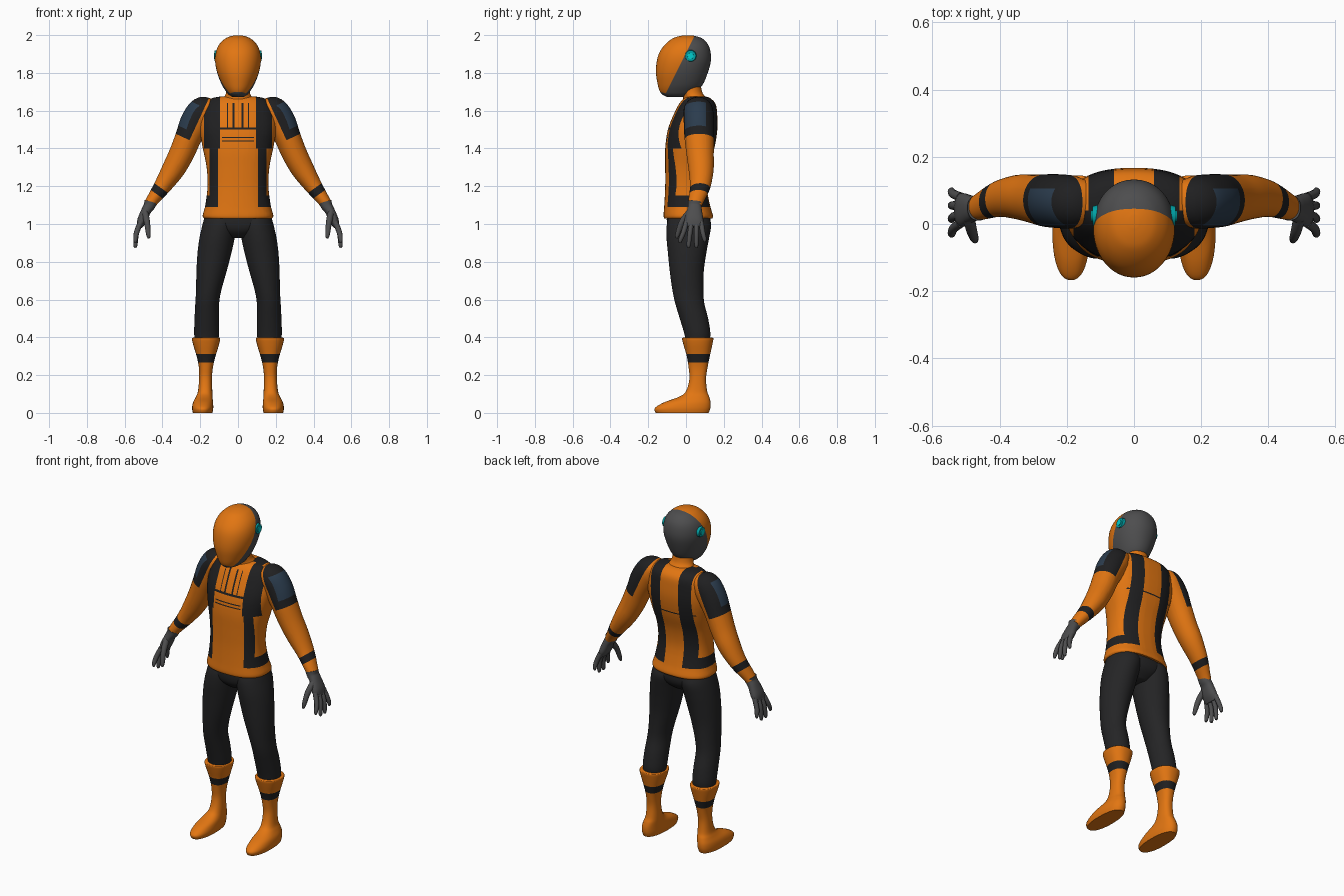
import bpy, bmesh, math
from mathutils import Vector

if "Cube" in bpy.data.objects:
    bpy.data.objects.remove(bpy.data.objects["Cube"])

# palette
COLOURS = [("orange", (.76, .18, .006)), ("stripe_black", (.014, .014, .015)),
           ("trouser_black", (.018, .018, .019)), ("dark_grey", (.075, .075, .077)),
           ("navy", (.024, .045, .075)), ("teal", (0, .36, .38)), ("bright_cyan", (0, .62, .62))]
MATS = []
for cname, c in COLOURS:
    m = bpy.data.materials.new(cname)
    m.diffuse_color = (*c, 1)
    m.use_nodes = True
    m.node_tree.nodes["Principled BSDF"].inputs["Base Color"].default_value = m.diffuse_color
    MATS.append(m)
ORANGE, STRIPE, TROUSER, GREY, NAVY, TEAL, CYAN = range(7)


def smooth_path(pts, sub):
    """Catmull-Rom interpolation of path points with radii."""
    out = []
    for i in range(len(pts) - 1):
        p = [pts[max(i - 1, 0)], pts[i], pts[i + 1], pts[min(i + 2, len(pts) - 1)]]
        for k in range(sub):
            t = k / sub
            out.append([.5 * (2 * b + (c - a) * t + (2 * a - 5 * b + 4 * c - d) * t * t
                              + (3 * b - a - 3 * c + d) * t ** 3) for a, b, c, d in zip(*p)])
    return out + [list(pts[-1])]


def tube(bm, pts, s=1, flat=False, n=40, e=2.0, sub=5):
    """Loft superellipse rings through (x, y, z, half width, half depth)."""
    path = smooth_path(pts, sub)
    rings = []
    for i, (x, y, z, a, b) in enumerate(path):
        t = Vector(path[min(i + 1, len(path) - 1)][:3]) - Vector(path[max(i - 1, 0)][:3])
        t.normalize()
        u = Vector((1, 0, 0)) if flat else Vector((0, 1, 0)).cross(t).normalized()
        v = Vector((0, 1, 0)) if flat else t.cross(u)
        ring = []
        for k in range(n):
            w = 2 * math.pi * k / n
            cw, sw = math.cos(w), math.sin(w)
            p = Vector((x, y, z)) + u * a * math.copysign(abs(cw) ** (2 / e), cw) \
                + v * b * math.copysign(abs(sw) ** (2 / e), sw)
            ring.append(bm.verts.new((p.x * s, p.y, p.z)))
        rings.append(ring)
    for r, q in zip(rings, rings[1:]):
        for k in range(n):
            bm.faces.new((r[k], r[(k + 1) % n], q[(k + 1) % n], q[k]))
    bm.faces.new(rings[0])
    bm.faces.new(rings[-1])


def finish(name, bm, rule, planes=()):
    """Cut along the planes, colour faces by rule, make the object."""
    for co, no in planes:
        bmesh.ops.bisect_plane(bm, geom=bm.verts[:] + bm.edges[:] + bm.faces[:],
                               plane_co=co, plane_no=no, dist=1e-5)
    bmesh.ops.recalc_face_normals(bm, faces=bm.faces[:])
    for f in bm.faces:
        f.material_index = rule(f.calc_center_median()) if callable(rule) else rule
    me = bpy.data.meshes.new(name)
    bm.to_mesh(me)
    bm.free()
    for m in MATS:
        me.materials.append(m)
    ob = bpy.data.objects.new(name, me)
    bpy.context.collection.objects.link(ob)
    return ob


def level(z):
    return ((0, 0, z), (0, 0, 1))


# jacket torso: stripes, side belt and chest lines as (side, |x| from, |x| to, z from, z to)
PANELS = [("front", .105, .15, 1.09, 1.40), ("front", .095, .18, 1.40, 1.70),
          ("back", .06, .135, 1.09, 1.70),
          ("front", .105, .25, 1.09, 1.15), ("back", .06, .25, 1.09, 1.15),
          ("front", 0, .095, 1.500, 1.512), ("front", 0, .085, 1.455, 1.461),
          ("front", 0, .085, 1.436, 1.442), ("front", .019, .029, 1.512, 1.64),
          ("front", .052, .057, 1.512, 1.64), ("back", 0, .15, 1.420, 1.427)]


def torso_rule(c):
    side = "front" if c.y < .04 else "back"
    return STRIPE if any(q == side and a < abs(c.x) < b and lo < c.z < hi
                         for q, a, b, lo, hi in PANELS) else ORANGE


cuts = [level(z) for z in sorted({z for p in PANELS for z in p[3:]})]
cuts += [((s * x, 0, 0), (1, 0, 0)) for x in sorted({x for p in PANELS for x in p[1:3]}) for s in (-1, 1)]
cuts.append(((0, .04, 0), (0, 1, 0)))
bm = bmesh.new()
tube(bm, [(0, .012, 1.03, .18, .127), (0, .012, 1.045, .187, .131), (0, .006, 1.10, .173, .121),
          (0, 0, 1.2, .161, .11), (0, .005, 1.3, .166, .115), (0, .02, 1.4, .186, .13),
          (0, .035, 1.5, .203, .131), (0, .05, 1.58, .198, .115), (0, .06, 1.635, .175, .097),
          (0, .06, 1.665, .14, .07), (0, .06, 1.675, .09, .045)], flat=True, n=56, e=2.4, sub=4)
finish("jacket_torso", bm, torso_rule, cuts)

# neck
bm = bmesh.new()
tube(bm, [(0, .055, 1.63, .10, .075), (0, .045, 1.67, .075, .06), (0, .03, 1.70, .062, .055),
          (0, .02, 1.76, .06, .055)], flat=True)
finish("neck", bm, ORANGE)

# helmet with a visor cut by a sloping plane and a chin plane
VISOR_CO, VISOR_NO = Vector((0, -.03, 1.845)), Vector((0, .894, -.447))
CHIN_CO, CHIN_NO = Vector((0, -.14, 1.70)), Vector((0, .25, 1))
bm = bmesh.new()
tube(bm, [(0, -.05, 1.672, .028, .05), (0, -.045, 1.685, .05, .08), (0, -.04, 1.705, .066, .1),
          (0, -.03, 1.74, .087, .12), (0, -.022, 1.8, .11, .137), (0, -.012, 1.86, .121, .143),
          (0, -.005, 1.91, .117, .135), (0, .003, 1.95, .1, .114), (0, .007, 1.98, .07, .082),
          (0, .008, 1.993, .042, .05), (0, .008, 1.999, .015, .018)], flat=True, n=48, e=2.1, sub=4)
finish("helmet", bm, lambda c: ORANGE if (c - VISOR_CO).dot(VISOR_NO) < 0
       and (c - CHIN_CO).dot(CHIN_NO) > 0 else GREY, [(VISOR_CO, VISOR_NO), (CHIN_CO, CHIN_NO)])

# pelvis
bm = bmesh.new()
tube(bm, [(0, .01, .925, .05, .06), (0, .012, .96, .12, .1), (0, .014, 1.0, .168, .115),
          (0, .012, 1.06, .17, .113)], flat=True, e=2.3)
finish("trouser_hips", bm, TROUSER)

# sleeve colouring in shoulder-pad coordinates
PAD_O, PAD_D, PAD_N = Vector((.19, 0, 1.60)), Vector((.42, 0, -.907)), Vector((.907, 0, .42))
BAND_O, BAND_D = Vector((.42, 0, 1.175)), Vector((.58, 0, -.81))


def sleeve_rule(c):
    c = Vector((abs(c.x), c.y, c.z))
    along, out = (c - PAD_O).dot(PAD_D), (c - PAD_O).dot(PAD_N)
    if abs((c - BAND_O).dot(BAND_D)) < .02:
        return STRIPE
    if -.02 < along < .125 and out > .025 and -.005 < c.y < .105:
        return NAVY
    return STRIPE if along < .17 and out > -.005 else ORANGE


for s, side in ((1, "left"), (-1, "right")):
    def flip(v):
        return Vector((v.x * s, v.y, v.z))

    # sleeve
    bm = bmesh.new()
    tube(bm, [(.13, .065, 1.62, .045, .06), (.18, .065, 1.60, .078, .078), (.225, .068, 1.54, .08, .08),
              (.262, .07, 1.46, .07, .078), (.30, .075, 1.37, .066, .072), (.345, .08, 1.285, .06, .066),
              (.40, .075, 1.2, .046, .054), (.45, .055, 1.13, .034, .042), (.47, .048, 1.1, .03, .036)], s)
    cuts = [(flip(PAD_O + PAD_D * d), flip(PAD_D)) for d in (-.02, .125, .17)]
    cuts += [(flip(PAD_O + PAD_N * d), flip(PAD_N)) for d in (-.005, .025)]
    cuts += [(flip(BAND_O + BAND_D * d), flip(BAND_D)) for d in (-.02, .02)]
    cuts += [((0, y, 0), (0, 1, 0)) for y in (-.005, .105)]
    finish(side + "_sleeve", bm, sleeve_rule, cuts)

    # glove: palm, four fingers, thumb
    bm = bmesh.new()
    tube(bm, [(.463, .048, 1.115, .034, .038), (.47, .046, 1.095, .03, .036), (.486, .045, 1.07, .026, .04),
              (.508, .042, 1.02, .025, .05), (.522, .042, .985, .015, .045)], s, n=24, e=2.3)
    for y0, y1, tip in ((.003, -.03, .9), (.029, .014, .875), (.055, .055, .875), (.08, .098, .905)):
        tube(bm, [(.515, y0, 1.01, .014, .014), (.537, (y0 + y1) / 2, .955, .014, .013),
                  (.543, y1, tip + .015, .011, .011), (.542, y1, tip, .006, .006)], s, n=12, sub=3)
    tube(bm, [(.492, .02, 1.06, .018, .02), (.482, -.022, 1.01, .016, .016),
              (.474, -.045, .945, .012, .012), (.472, -.05, .925, .006, .006)], s, n=12, sub=3)
    finish(side + "_glove", bm, GREY)

    # trouser leg
    bm = bmesh.new()
    tube(bm, [(.088, .014, 1.05, .085, .1), (.095, .016, 1.0, .092, .117), (.11, .01, .93, .093, .113),
              (.124, .006, .85, .09, .102), (.14, .004, .75, .08, .09), (.155, .01, .65, .067, .082),
              (.163, .02, .58, .063, .077), (.165, .042, .5, .065, .075), (.166, .06, .42, .066, .069),
              (.167, .062, .37, .06, .06)], s, flat=True)
    finish(side + "_trouser_leg", bm, TROUSER)

    # boot with ankle band
    bm = bmesh.new()
    tube(bm, [(.187, -.02, 0, .052, .14), (.187, -.018, .025, .056, .147), (.185, .006, .055, .053, .124),
              (.179, .043, .085, .044, .08), (.174, .056, .115, .038, .056), (.172, .062, .18, .034, .044),
              (.17, .064, .24, .037, .05), (.169, .065, .3, .05, .061), (.169, .063, .36, .068, .076),
              (.169, .062, .392, .075, .083), (.169, .062, .398, .07, .078)], s, flat=True, e=2.3)
    finish(side + "_boot", bm, lambda c: STRIPE if .268 < c.z < .312 else ORANGE,
           [level(.268), level(.312)])

    # ear discs
    for nm, r, depth, mat in (("ear_disc", .036, .03, TEAL), ("ear_disc_centre", .02, .038, CYAN)):
        bm = bmesh.new()
        bmesh.ops.create_cone(bm, cap_ends=True, segments=10, radius1=r, radius2=r * .8, depth=depth)
        ob = finish(side + "_" + nm, bm, mat)
        ob.location = (s * .109, .024, 1.89)
        ob.rotation_euler = (0, s * math.pi / 2, 0)

# smooth shading with sharp rims
bpy.ops.object.select_all(action='SELECT')
bpy.context.view_layer.objects.active = bpy.data.objects["jacket_torso"]
bpy.ops.object.shade_smooth_by_angle(angle=math.radians(45))
